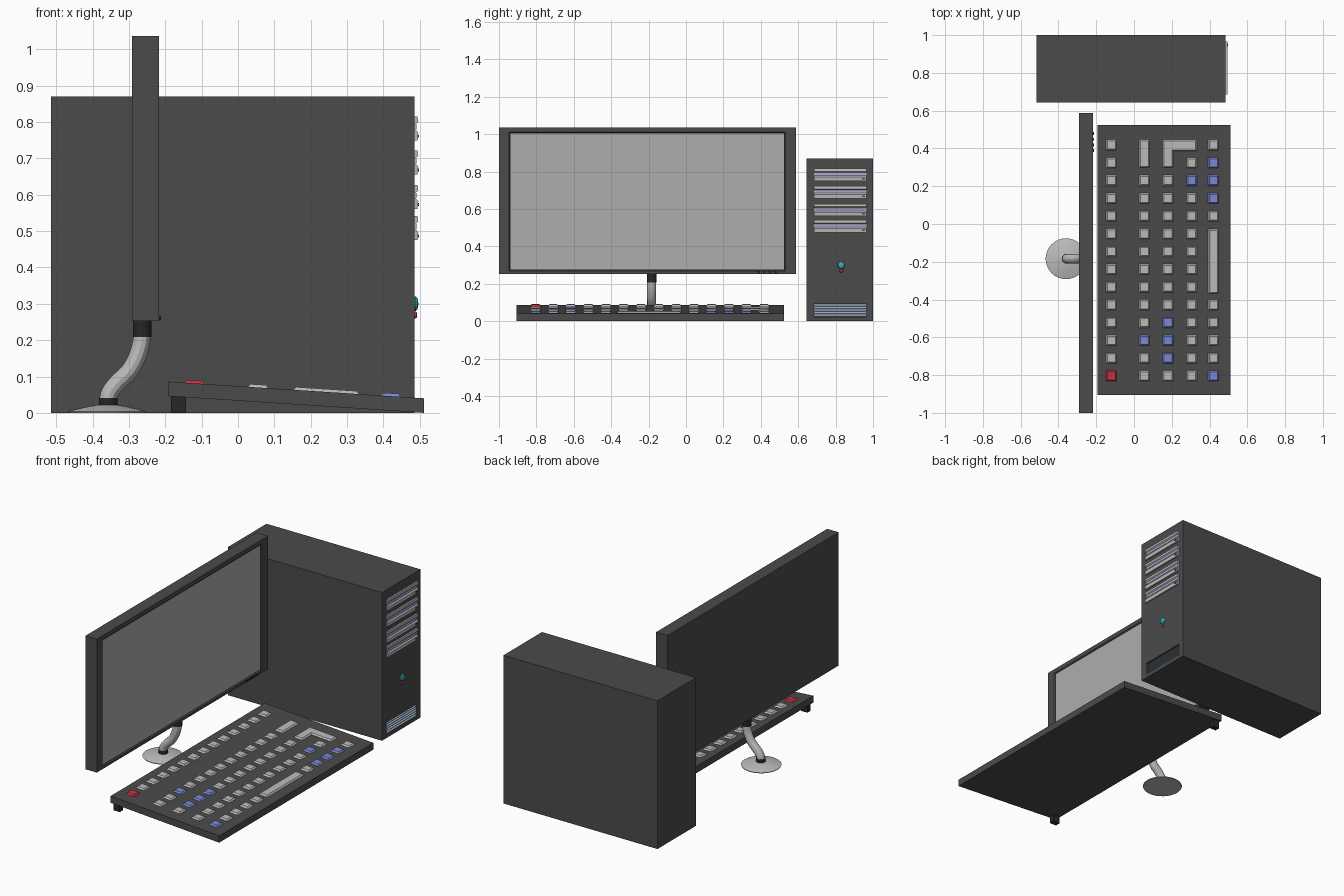
import bpy, bmesh, math
from mathutils import Vector, Matrix

if "Cube" in bpy.data.objects:
    bpy.data.objects.remove(bpy.data.objects["Cube"])


def mat(name, rgb):
    m = bpy.data.materials.new(name)
    m.diffuse_color = (*rgb, 1)
    m.use_nodes = True
    m.node_tree.nodes["Principled BSDF"].inputs["Base Color"].default_value = m.diffuse_color
    return m


DARK = mat("dark_plastic", (0.07, 0.07, 0.07))
BLACK = mat("black_plastic", (0.02, 0.02, 0.02))
LIGHT = mat("light_grey", (0.5, 0.5, 0.5))
SCREEN = mat("screen_grey", (0.42, 0.42, 0.42))
BLUE = mat("blue", (0.2, 0.25, 0.65))
RED = mat("red", (0.6, 0.03, 0.06))
TEAL = mat("teal", (0.05, 0.4, 0.48))
LILAC = mat("lilac", (0.42, 0.4, 0.68))
STEEL = mat("steel_blue", (0.38, 0.48, 0.62))


def finish(name, bm, material, smooth=False):
    bmesh.ops.recalc_face_normals(bm, faces=bm.faces)
    me = bpy.data.meshes.new(name)
    bm.to_mesh(me)
    bm.free()
    ob = bpy.data.objects.new(name, me)
    bpy.context.collection.objects.link(ob)
    me.materials.append(material)
    if smooth:
        bpy.ops.object.select_all(action='DESELECT')
        ob.select_set(True)
        bpy.context.view_layer.objects.active = ob
        bpy.ops.object.shade_smooth_by_angle()
    return ob


def prism(name, pts, y0, y1, material):
    """Extrude an (x, z) profile along y."""
    bm = bmesh.new()
    f = bm.faces.new([bm.verts.new((x, y0, z)) for x, z in pts])
    r = bmesh.ops.extrude_face_region(bm, geom=[f])
    verts = [v for v in r["geom"] if isinstance(v, bmesh.types.BMVert)]
    bmesh.ops.translate(bm, verts=verts, vec=(0, y1 - y0, 0))
    return finish(name, bm, material)


def box(name, x0, x1, y0, y1, z0, z1, material):
    return prism(name, [(x0, z0), (x1, z0), (x1, z1), (x0, z1)], y0, y1, material)


def inset_front(ob, margins, depth, wall=0.0):
    """Recess a rectangle into the +x face of a box: margins are y0, y1, z0, z1."""
    bm = bmesh.new()
    bm.from_mesh(ob.data)
    f = max(bm.faces, key=lambda f: f.calc_center_median().x)
    y0, y1, z0, z1 = margins
    bmesh.ops.inset_individual(bm, faces=[f], thickness=0.01)
    c = f.calc_center_median()
    for v in f.verts:
        v.co.y, v.co.z = (y0 if v.co.y < c.y else y1), (z0 if v.co.z < c.z else z1)
    bmesh.ops.inset_individual(bm, faces=[f], thickness=wall, depth=-depth)
    bm.to_mesh(ob.data)
    bm.free()
    return ob


def lathe(name, profile, origin, material, steps=32, axis='Z'):
    bm = bmesh.new()
    vs = [bm.verts.new((r, 0, z)) for r, z in profile]
    es = [bm.edges.new(p) for p in zip(vs, vs[1:])]
    bmesh.ops.spin(bm, geom=vs + es, cent=(0, 0, 0), axis=(0, 0, 1),
                   angle=2 * math.pi, steps=steps, use_merge=True)
    bmesh.ops.remove_doubles(bm, verts=bm.verts, dist=1e-5)
    if axis == 'X':
        bmesh.ops.rotate(bm, verts=bm.verts, matrix=Matrix.Rotation(math.pi / 2, 3, 'Y'))
    bmesh.ops.translate(bm, verts=bm.verts, vec=origin)
    return finish(name, bm, material, True)


# Tower case with recessed vent and its tilted slats
tower = box("tower_case", -0.515, 0.485, 0.643, 1.0, 0, 0.87, DARK)
inset_front(tower, (0.685, 0.965, 0.022, 0.092), 0.02)
for i in range(5):
    z = 0.024 + i * 0.0138
    prism(f"vent_slat_{i}", [(0.484, z), (0.484, z + 0.003), (0.468, z + 0.013), (0.466, z + 0.01)],
          0.685, 0.965, STEEL)

# Drive bays: grooved fascia, coloured stripe and eject button
for i, z in enumerate((0.782, 0.689, 0.594, 0.508)):
    prism(f"drive_bay_{i}", [(0.48, z - 0.033), (0.494, z - 0.033), (0.496, z - 0.012), (0.489, z - 0.004),
                             (0.489, z + 0.012), (0.496, z + 0.018), (0.494, z + 0.033), (0.48, z + 0.033)],
          0.685, 0.965, LIGHT)
    box(f"drive_stripe_{i}", 0.485, 0.491, 0.687, 0.963, z - 0.003, z + 0.011, LILAC)
    box(f"eject_button_{i}", 0.485, 0.498, 0.94, 0.956, z - 0.025, z - 0.017, DARK)

# Power button and indicator lamp
dome = lambda r, h: [(r, -0.003), (r, h * 0.3), (r * 0.8, h * 0.75), (r * 0.4, h * 0.97), (0, h)]
lathe("power_button", dome(0.02, 0.011), (0.485, 0.83, 0.3), TEAL, 20, 'X')
lathe("indicator_lamp", dome(0.01, 0.008), (0.485, 0.83, 0.269), RED, 12, 'X')

# Monitor housing and screen
housing = box("monitor_housing", -0.291, -0.217, -1.0, 0.588, 0.253, 1.036, DARK)
inset_front(housing, (-0.947, 0.532, 0.267, 1.012), 0.006, 0.008)
box("screen", -0.226, -0.2225, -0.939, 0.524, 0.275, 1.004, SCREEN)
for i in range(4):
    box(f"monitor_button_{i}", -0.22, -0.212, 0.381 + i * 0.03, 0.396 + i * 0.03, 0.256, 0.267, BLACK)

# Monitor stand: base, collars and bent neck
SY = -0.184
lathe("stand_base", [(0, 0), (0.106, 0), (0.108, 0.004), (0.08, 0.012), (0.05, 0.018), (0.025, 0.022), (0, 0.023)],
      (-0.36, SY, 0), LIGHT)
ring = lambda h: [(0, 0), (0.0255, 0), (0.0255, h), (0, h)]
lathe("lower_collar", ring(0.022), (-0.357, SY, 0.019), BLACK, 24)
lathe("upper_collar", ring(0.048), (-0.264, SY, 0.208), BLACK, 24)
curve = bpy.data.curves.new("stand_neck", 'CURVE')
curve.dimensions = '3D'
curve.bevel_depth = 0.024
curve.bevel_resolution = 4
curve.use_fill_caps = True
sp = curve.splines.new('BEZIER')
path = [(-0.357, 0.038, 0, 0.02), (-0.311, 0.102, 0.024, 0.021), (-0.264, 0.212, 0.002, 0.04)]
sp.bezier_points.add(len(path) - 1)
for p, (x, z, dx, dz) in zip(sp.bezier_points, path):
    p.handle_left_type = p.handle_right_type = 'FREE'
    p.co = (x, SY, z)
    p.handle_left = (x - dx, SY, z - dz)
    p.handle_right = (x + dx, SY, z + dz)
neck = bpy.data.objects.new("stand_neck", curve)
bpy.context.collection.objects.link(neck)
curve.materials.append(LIGHT)
bpy.ops.object.select_all(action='DESELECT')
neck.select_set(True)
bpy.context.view_layer.objects.active = neck
bpy.ops.object.convert(target='MESH')
bpy.ops.object.shade_smooth_by_angle()

# Keyboard slab and rear feet
X0, X1, ZB, ZF = -0.193, 0.511, 0.086, 0.04
prism("keyboard_body", [(X0, ZB - 0.04), (X1, 0), (X1, ZF), (X0, ZB)], -0.905, 0.525, DARK)
for side, y in (("left", -0.893), ("right", 0.483)):
    box(f"keyboard_foot_{side}", -0.184, -0.143, y, y + 0.03, 0, 0.05, BLACK)

# Keys: outlines on the sloped top, raised with an inset; one mesh per colour
keys = {"grey_keys": (bmesh.new(), LIGHT), "blue_keys": (bmesh.new(), BLUE), "red_key": (bmesh.new(), RED)}


def key(group, pts):
    bm = keys[group][0]
    top = lambda x: ZB + (ZF - ZB) * (x - X0) / (X1 - X0)
    f = bm.faces.new([bm.verts.new((x, y, top(x) - 0.001)) for x, y in pts])
    f.normal_update()
    bmesh.ops.inset_individual(bm, faces=[f], thickness=0.008, depth=0.009, use_even_offset=True)


def rect(x, y0, y1, h=0.029):
    return [(x - h, y0), (x + h, y0), (x + h, y1), (x - h, y1)]


columns = [(-0.12, range(14), ()), (0.055, range(2, 14), (11,)), (0.18, range(2, 14), (10, 11, 12)),
           (0.305, range(1, 14), (2,)), (0.42, [*range(5), *range(9, 14)], (1, 2, 3, 13))]
for c, (x, rows, blues) in enumerate(columns):
    for r in rows:
        y = 0.418 - r * 0.094
        group = "red_key" if (c, r) == (0, 13) else "blue_keys" if r in blues else "grey_keys"
        key(group, rect(x, y - 0.029, y + 0.029))
key("grey_keys", rect(0.055, 0.297, 0.447))
key("grey_keys", rect(0.42, -0.37, -0.026))
key("grey_keys", [(0.151, 0.297), (0.209, 0.297), (0.209, 0.385), (0.334, 0.385), (0.334, 0.447), (0.151, 0.447)])
for name, (bm, m) in keys.items():
    ob = finish(name, bm, m)
    # Open-bottomed keys: make sure every top faces up
    if sum(p.normal.z for p in ob.data.polygons) < 0:
        ob.data.flip_normals()
